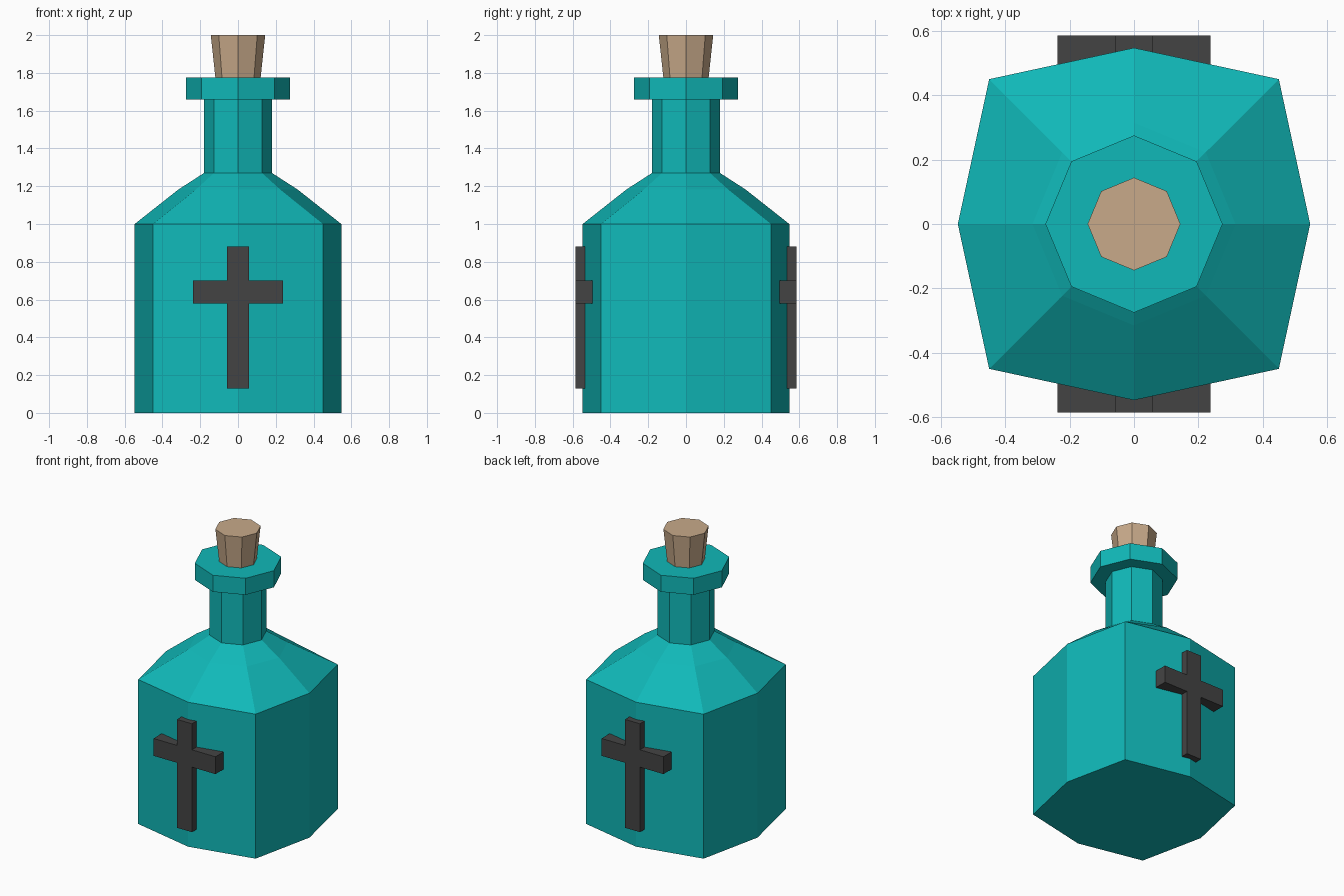
import bpy, bmesh, math

if "Cube" in bpy.data.objects:
    bpy.data.objects.remove(bpy.data.objects["Cube"])


def material(name, srgb):
    m = bpy.data.materials.new(name)
    lin = [((c / 255 + 0.055) / 1.055) ** 2.4 if c > 10 else c / 255 / 12.92 for c in srgb]
    m.diffuse_color = (*lin, 1)
    m.use_nodes = True
    m.node_tree.nodes["Principled BSDF"].inputs["Base Color"].default_value = m.diffuse_color
    return m


teal = material("teal glass", (16, 184, 184))
tan = material("cork tan", (200, 170, 138))
dark = material("dark grey", (68, 68, 68))


def add_object(name, bm, mat):
    bmesh.ops.recalc_face_normals(bm, faces=bm.faces)
    me = bpy.data.meshes.new(name)
    bm.to_mesh(me)
    bm.free()
    me.materials.append(mat)
    ob = bpy.data.objects.new(name, me)
    bpy.context.collection.objects.link(ob)
    return ob


def octagon_loft(name, rings, mat):
    """Closed 8-sided loft; each ring is (axis radius, diagonal radius, z)."""
    bm = bmesh.new()
    loops = []
    for axis_r, diag_r, z in rings:
        loop = []
        for i in range(8):
            r, a = (diag_r if i % 2 else axis_r), i * math.pi / 4
            loop.append(bm.verts.new((r * math.cos(a), r * math.sin(a), z)))
        loops.append(loop)
    for lo, hi in zip(loops, loops[1:]):
        for i in range(8):
            j = (i + 1) % 8
            bm.faces.new((lo[i], lo[j], hi[j], hi[i]))
    bm.faces.new(loops[0][::-1])
    bm.faces.new(loops[-1])
    return add_object(name, bm, mat)


# Bottle: squarish body, shoulder, neck and lip
octagon_loft("bottle", [
    (0.547, 0.636, 0.0), (0.547, 0.636, 1.0),
    (0.315, 0.315, 1.183), (0.18, 0.18, 1.27),
    (0.18, 0.18, 1.66), (0.275, 0.275, 1.66), (0.275, 0.275, 1.775),
], teal)

# Tapered stopper
octagon_loft("cork", [(0.116, 0.116, 1.74), (0.144, 0.144, 2.0)], tan)

# Cross emblem on front and back, sunk into the body
half = [(0.057, 0.13), (0.057, 0.58), (0.237, 0.58),
        (0.237, 0.70), (0.057, 0.70), (0.057, 0.88)]
outline = half + [(-x, z) for x, z in reversed(half)]
for name, side in (("front_cross", -1), ("back_cross", 1)):
    bm = bmesh.new()
    face = bm.faces.new([bm.verts.new((x, side * 0.585, z)) for x, z in outline])
    ext = bmesh.ops.extrude_face_region(bm, geom=[face], use_keep_orig=True)
    verts = [g for g in ext["geom"] if isinstance(g, bmesh.types.BMVert)]
    bmesh.ops.translate(bm, verts=verts, vec=(0, -side * 0.115, 0))
    add_object(name, bm, dark)
